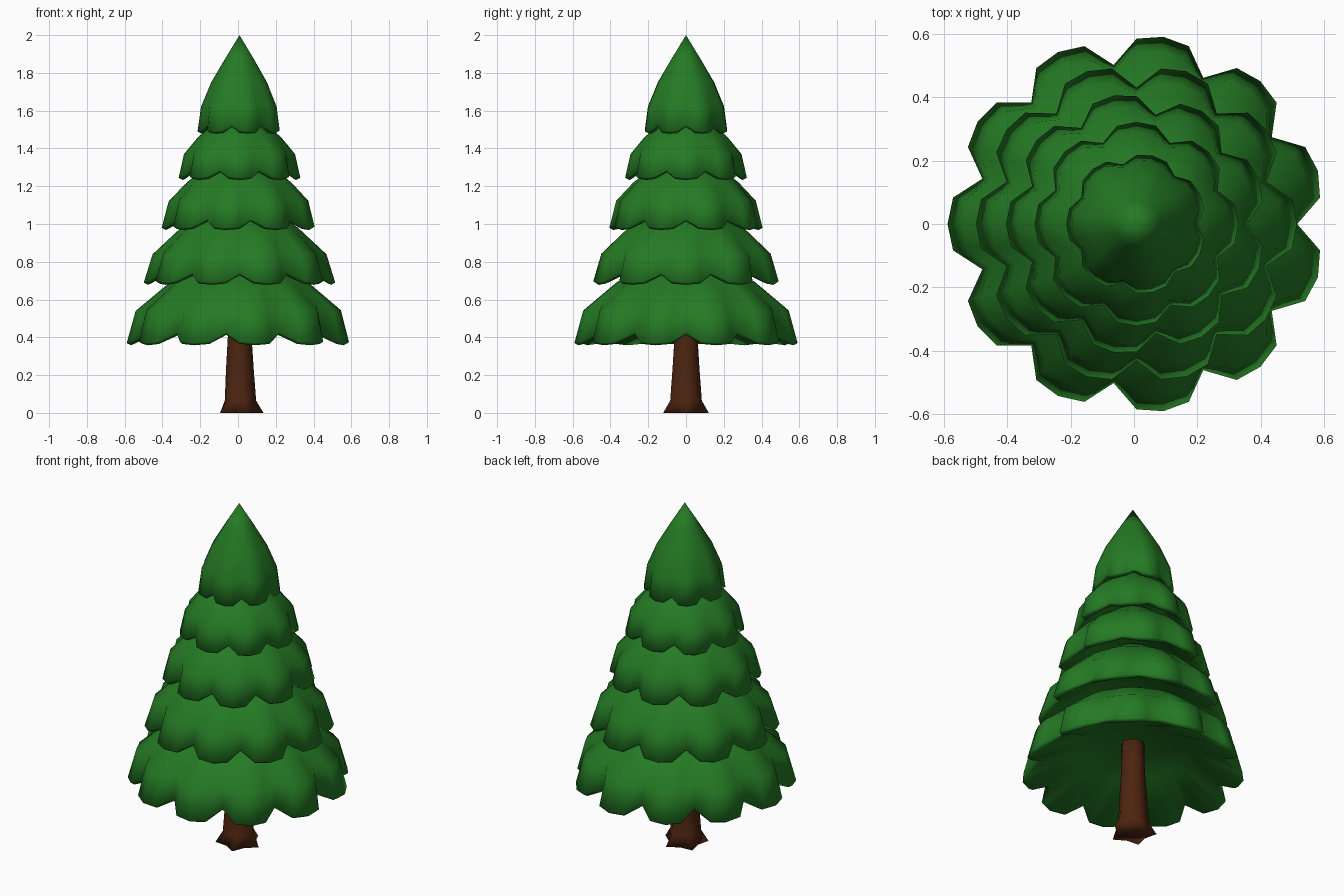
import bpy, bmesh
from math import sin, cos, pi

AXIS_X = 0.008

cube = bpy.data.objects.get("Cube")
if cube:
    bpy.data.objects.remove(cube, do_unlink=True)


def make_material(name, rgb):
    mat = bpy.data.materials.new(name)
    mat.use_nodes = True
    colour = (*rgb, 1.0)
    mat.diffuse_color = colour
    bsdf = mat.node_tree.nodes["Principled BSDF"]
    bsdf.inputs["Base Color"].default_value = colour
    bsdf.inputs["Roughness"].default_value = 0.9
    return mat


def loft(name, rings, start, end, mat):
    """Skin a stack of equal rings and close both ends with a fan to a point."""
    bm = bmesh.new()
    loops = [[bm.verts.new(p) for p in ring] for ring in rings]
    n = len(loops[0])
    for a, b in zip(loops, loops[1:]):
        for i in range(n):
            j = (i + 1) % n
            bm.faces.new((a[i], a[j], b[j], b[i]))
    for ring, tip in ((loops[0], start), (loops[-1], end)):
        v = bm.verts.new((0, 0, tip))
        for i in range(n):
            bm.faces.new((ring[i], ring[(i + 1) % n], v))
    bmesh.ops.recalc_face_normals(bm, faces=bm.faces)
    for f in bm.faces:
        f.smooth = True
    mesh = bpy.data.meshes.new(name)
    bm.to_mesh(mesh)
    bm.free()
    mesh.materials.append(mat)
    obj = bpy.data.objects.new(name, mesh)
    obj.location.x = AXIS_X
    bpy.context.collection.objects.link(obj)
    return obj


def lobed_ring(lobes, radius, z, dip, rise):
    """Scalloped ring, four points per lobe; one lobe centre points to -x."""
    ring = []
    for i in range(lobes * 4):
        a = pi + 2 * pi * i / (lobes * 4)
        notch = (0, 0.13, 1, 0.13)[i % 4]      # centre, flank, valley, flank
        r = radius * (1 - dip * notch)
        ring.append((r * cos(a), r * sin(a), z + rise * notch))
    return ring


def foliage_tier(name, lobes, profile, tip, dip, rise):
    """Skirt of boughs: hollow underside, thin rim, then the outer surface."""
    hem_r, hem_z = profile[0]
    rings = [
        lobed_ring(lobes, hem_r * 0.5, hem_z + 0.14, dip * 0.4, 0),
        lobed_ring(lobes, hem_r - 0.022, hem_z - 0.012, dip, rise),
    ]
    for (r, z), fade in zip(profile, (1, 0.75, 0.5, 0.2)):
        rings.append(lobed_ring(lobes, r, z, dip * fade, rise * fade * fade))
    return loft(name, rings, hem_z + 0.19, tip, green)


green = make_material("pine green", (0.018, 0.195, 0.018))
brown = make_material("bark brown", (0.075, 0.018, 0.005))

# Foliage, from the widest skirt to the pointed top
tiers = [
    ("foliage_bottom", 11, [(.597, .37), (.55, .54), (.37, .69), (.15, .82)], .86, .15, .055),
    ("foliage_lower", 10, [(.507, .69), (.46, .84), (.31, .98), (.13, 1.10)], 1.14, .15, .05),
    ("foliage_middle", 9, [(.412, .98), (.375, 1.12), (.28, 1.22), (.12, 1.34)], 1.38, .15, .045),
    ("foliage_upper", 8, [(.322, 1.245), (.294, 1.37), (.22, 1.46), (.10, 1.56)], 1.60, .14, .04),
    ("foliage_top", 7, [(.222, 1.49), (.204, 1.62), (.15, 1.75), (.075, 1.877)], 2.0, .13, .035),
]
for tier in tiers:
    foliage_tier(*tier)

# Trunk with five flared roots, one pointing to +x
trunk_rings = []
for tip_r, valley_r, z in ((.127, .085, 0), (.088, .078, .065), (.076, .072, .22), (.064, .062, .4), (.062, .06, .58)):
    trunk_rings.append([
        (r * cos(i * pi / 5), r * sin(i * pi / 5), z)
        for i in range(10) for r in ((tip_r, valley_r)[i % 2],)
    ])
loft("trunk", trunk_rings, 0, .58, brown)
